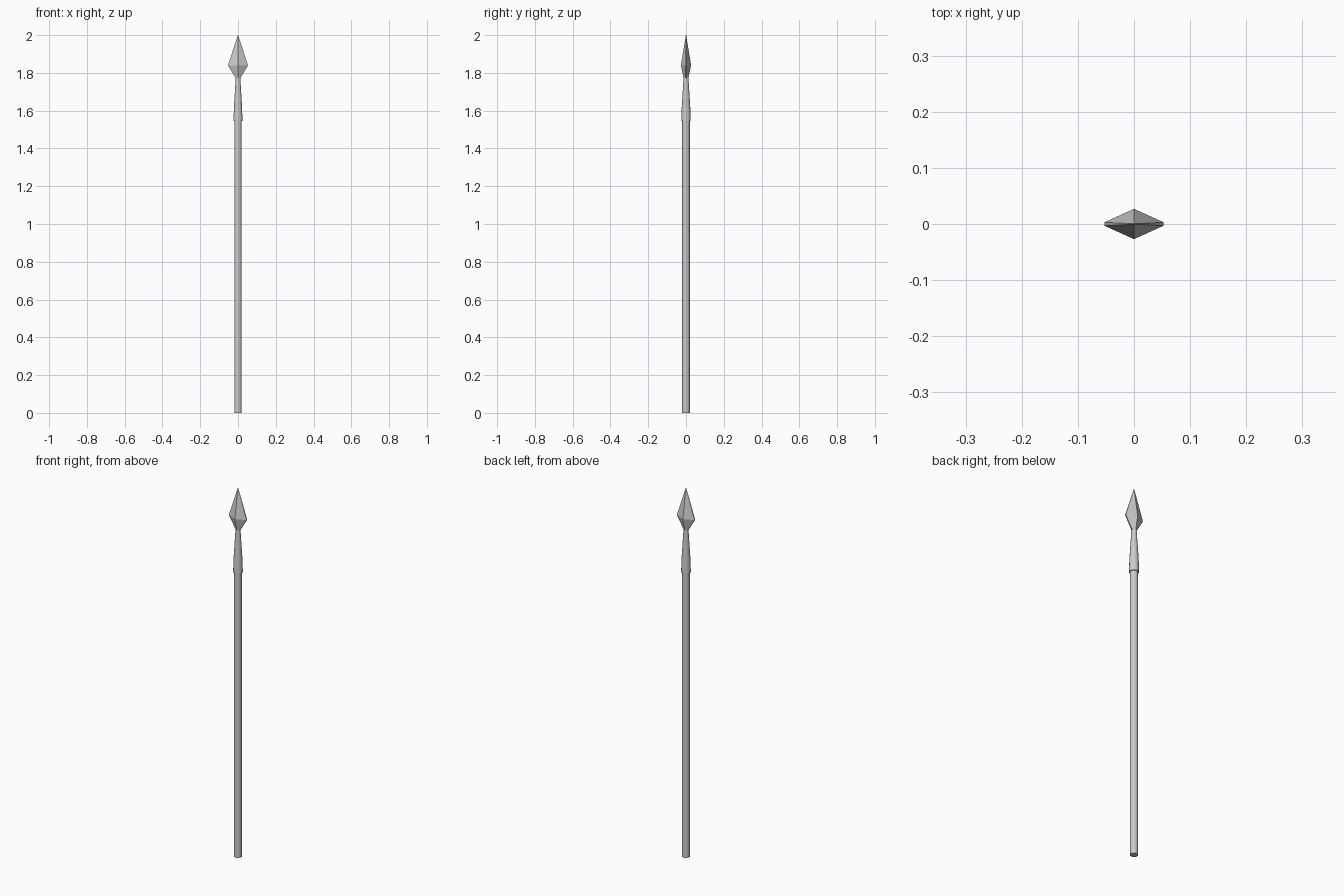
import bpy, bmesh, math

if "Cube" in bpy.data.objects:
    bpy.data.objects.remove(bpy.data.objects["Cube"])


def loft(name, rings, smooth=False):
    """Skin a stack of equal-sized rings into a closed mesh."""
    bm = bmesh.new()
    loops = [[bm.verts.new(p) for p in ring] for ring in rings]
    n = len(loops[0])
    for a, b in zip(loops, loops[1:]):
        for i in range(n):
            j = (i + 1) % n
            bm.faces.new((a[i], a[j], b[j], b[i]))
    bm.faces.new(loops[0][::-1])
    bm.faces.new(loops[-1])
    bmesh.ops.remove_doubles(bm, verts=bm.verts, dist=1e-5)
    bmesh.ops.recalc_face_normals(bm, faces=bm.faces)
    mesh = bpy.data.meshes.new(name)
    bm.to_mesh(mesh)
    bm.free()
    obj = bpy.data.objects.new(name, mesh)
    bpy.context.collection.objects.link(obj)
    if smooth:
        bpy.ops.object.select_all(action='DESELECT')
        obj.select_set(True)
        bpy.context.view_layer.objects.active = obj
        bpy.ops.object.shade_smooth_by_angle(angle=math.radians(40))
    return obj


def circle(r, z, n=10):
    return [(r * math.sin(2 * math.pi * i / n),
             r * math.cos(2 * math.pi * i / n), z) for i in range(n)]


def diamond(w, t, e, z):
    """Blade section: half width w, half thickness t, blunt edge e."""
    return [(w, -e, z), (w, e, z), (0, t, z),
            (-w, e, z), (-w, -e, z), (0, -t, z)]


# Long wooden shaft
loft("shaft", [circle(0.02, 0), circle(0.02, 1.56)], smooth=True)

# Tapered metal socket
loft("socket", [circle(r, z) for r, z in
                [(0.025, 1.545), (0.0225, 1.62), (0.0175, 1.70), (0.012, 1.785)]],
     smooth=True)

# Faceted leaf-shaped blade
loft("blade", [diamond(0.010, 0.012, 0.003, 1.768),
               diamond(0.053, 0.027, 0.003, 1.84),
               diamond(0.0008, 0.0008, 0.0004, 2.0)])
